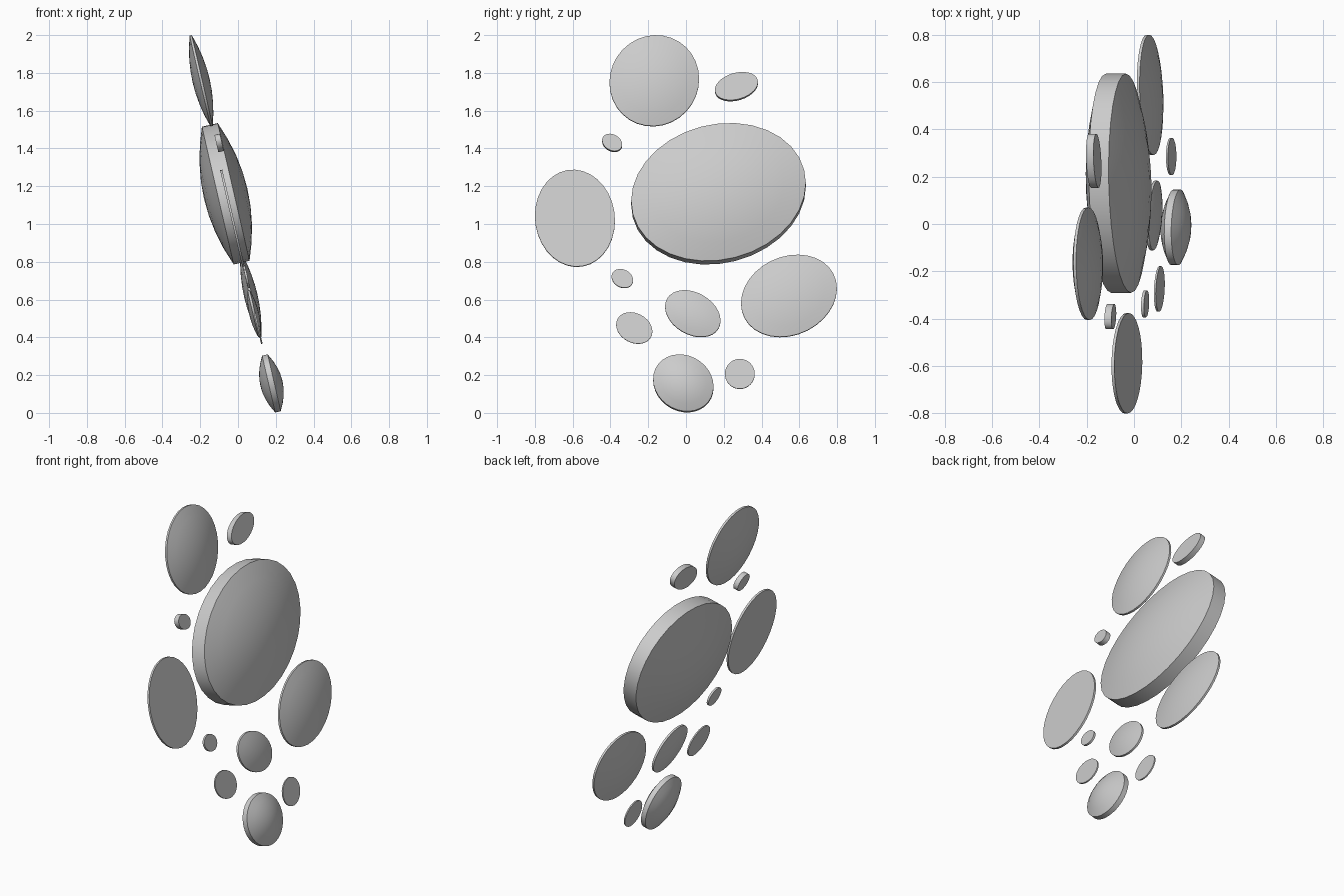
import bpy, bmesh, math
from mathutils import Vector

if "Cube" in bpy.data.objects:
    bpy.data.objects.remove(bpy.data.objects["Cube"])

TILT = math.radians(13)                                      # every disc leans back the same way
NORMAL = Vector((math.cos(TILT), 0, math.sin(TILT)))
UP = Vector((-math.sin(TILT), 0, math.cos(TILT)))
SIDE = Vector((0, 1, 0))
SEGMENTS = 32
RINGS = 4


def disc(name, centre, half_y, half_z, lean, rim, dome):
    """Elliptical disc: rim = half rim thickness, dome = bulge of each face,
    lean = in-plane slant of the ellipse."""
    centre = Vector(centre)
    b = (half_z - rim * math.sin(TILT)) / math.cos(TILT)
    phi = math.asin(lean)
    bm = bmesh.new()

    def ring(r, height):
        pts = []
        for i in range(SEGMENTS):
            t = 2 * math.pi * i / SEGMENTS
            pts.append(bm.verts.new(centre + SIDE * (half_y * r * math.cos(t))
                                    + UP * (b * r * math.sin(t + phi)) + NORMAL * height))
        return pts

    radii = [k / RINGS for k in range(1, RINGS + 1)] if dome else [1.0]
    loops = [ring(r, rim + dome * (1 - r * r)) for r in radii]
    loops += [ring(r, -rim - dome * (1 - r * r)) for r in reversed(radii)]
    for lo, hi in zip(loops, loops[1:]):
        for i in range(SEGMENTS):
            j = (i + 1) % SEGMENTS
            bm.faces.new((lo[i], hi[i], hi[j], lo[j]))
    # close both faces
    for loop, sign in ((loops[0], 1), (loops[-1], -1)):
        if dome:
            tip = bm.verts.new(centre + NORMAL * sign * (rim + dome))
            for i in range(SEGMENTS):
                bm.faces.new((tip, loop[i], loop[(i + 1) % SEGMENTS]))
        else:
            bm.faces.new(loop)
    bmesh.ops.recalc_face_normals(bm, faces=bm.faces)
    mesh = bpy.data.meshes.new(name)
    bm.to_mesh(mesh)
    bm.free()
    obj = bpy.data.objects.new(name, mesh)
    bpy.context.collection.objects.link(obj)
    bpy.ops.object.select_all(action='DESELECT')
    obj.select_set(True)
    bpy.context.view_layer.objects.active = obj
    bpy.ops.object.shade_smooth_by_angle(angle=math.radians(30))


# large domed discs
disc("main_disc", (-0.065, 0.172, 1.16), 0.4625, 0.375, 0.13, 0.043, 0.075)
disc("top_disc", (-0.195, -0.168, 1.758), 0.2375, 0.242, 0.04, 0.006, 0.040)
disc("right_disc", (0.068, 0.545, 0.619), 0.254, 0.219, 0.18, 0.006, 0.030)
disc("bottom_disc", (0.177, -0.014, 0.156), 0.16, 0.154, -0.13, 0.015, 0.045)
disc("middle_disc", (0.085, 0.036, 0.525), 0.147, 0.125, -0.30, 0.006, 0.020)

# flat thin discs
disc("left_disc", (-0.03, -0.588, 1.03), 0.212, 0.258, -0.05, 0.006, 0)
disc("lower_left_disc", (0.107, -0.274, 0.449), 0.096, 0.084, -0.22, 0.004, 0)
disc("lower_right_disc", (0.157, 0.285, 0.206), 0.079, 0.08, 0.0, 0.004, 0)

# small buttons
disc("upper_right_button", (-0.17, 0.267, 1.727), 0.114, 0.078, 0.28, 0.016, 0)
disc("upper_left_button", (-0.1, -0.391, 1.429), 0.053, 0.049, -0.25, 0.015, 0)
disc("lower_left_button", (0.047, -0.337, 0.711), 0.057, 0.051, -0.2, 0.006, 0)
